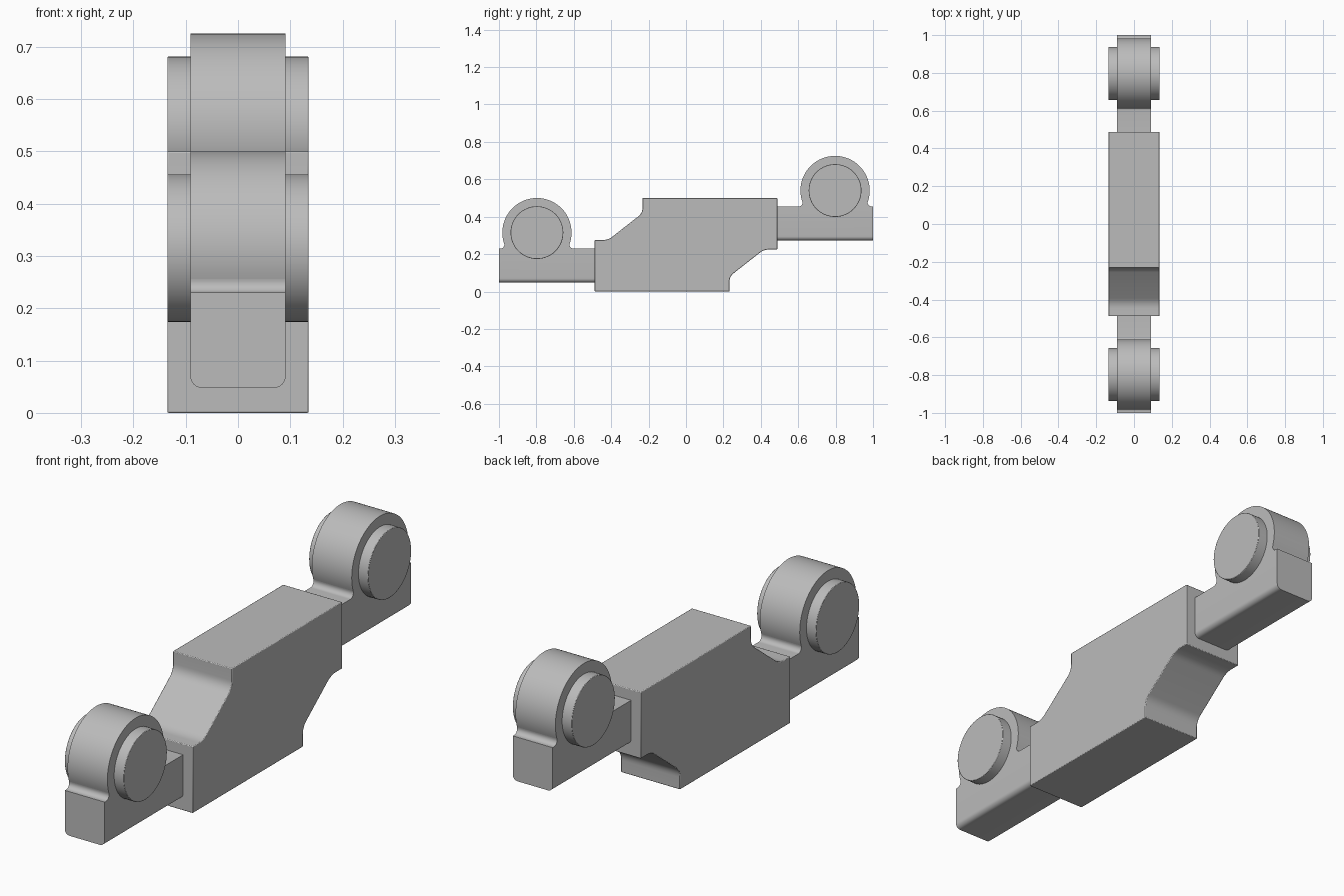
import bpy, bmesh, math
from mathutils import Vector

cube = bpy.data.objects.get("Cube")
if cube:
    bpy.data.objects.remove(cube, do_unlink=True)

grey = bpy.data.materials.new("plain_grey")
grey.use_nodes = True
colour = (0.5, 0.5, 0.5, 1)
grey.diffuse_color = colour
grey.node_tree.nodes["Principled BSDF"].inputs["Base Color"].default_value = colour


def prism(name, outline, half_width, keel_radius=0, edge_round=0):
    """Extrude a (y, z) outline across x; optionally round its lower long edges."""
    bm = bmesh.new()
    face = bm.faces.new([bm.verts.new((-half_width, y, z)) for y, z in outline])
    result = bmesh.ops.extrude_face_region(bm, geom=[face])
    moved = [v for v in result["geom"] if isinstance(v, bmesh.types.BMVert)]
    bmesh.ops.translate(bm, vec=(2 * half_width, 0, 0), verts=moved)
    bmesh.ops.recalc_face_normals(bm, faces=bm.faces)
    if keel_radius:
        low = min(v.co.z for v in bm.verts)
        keel = [e for e in bm.edges
                if all(v.co.z < low + 1e-5 for v in e.verts)
                and abs(e.verts[0].co.x - e.verts[1].co.x) < 1e-5]
        bmesh.ops.bevel(bm, geom=keel, offset=keel_radius, segments=6,
                        profile=0.5, affect='EDGES')
    mesh = bpy.data.meshes.new(name)
    bm.to_mesh(mesh)
    bm.free()
    mesh.materials.append(grey)
    obj = bpy.data.objects.new(name, mesh)
    bpy.context.collection.objects.link(obj)
    if edge_round:
        bevel = obj.modifiers.new("edge_round", 'BEVEL')
        bevel.width = edge_round
        bevel.segments = 2
        bevel.limit_method = 'ANGLE'
        bevel.angle_limit = math.radians(50)
    bpy.ops.object.select_all(action='DESELECT')
    obj.select_set(True)
    bpy.context.view_layer.objects.active = obj
    bpy.ops.object.shade_smooth_by_angle(angle=math.radians(35))
    return obj


def arc(y, z, radius, start, end, steps):
    """Points along a circular arc, angles in radians."""
    angles = [start + (end - start) * i / steps for i in range(steps + 1)]
    return [(y + radius * math.cos(a), z + radius * math.sin(a)) for a in angles]


def soft_corner(before, corner, after, size, steps=6):
    """Replace a corner with a smooth curve."""
    a, b, c = Vector(before), Vector(corner), Vector(after)
    p = b + (a - b).normalized() * size
    q = b + (c - b).normalized() * size
    ts = [i / steps for i in range(steps + 1)]
    return [tuple(p * (1 - t) ** 2 + b * 2 * t * (1 - t) + q * t * t) for t in ts]


# Central body: a stepped outline that repeats after half a turn
END, STEP, HEIGHT = 0.488, 0.232, 0.5
toe, ledge, knee, top = (-END, 0.275), (-0.417, 0.275), (-STEP, 0.42), (-STEP, HEIGHT)
half = [toe] + soft_corner(toe, ledge, knee, 0.03) + soft_corner(ledge, knee, top, 0.03) + [top]
body_outline = half + [(END, HEIGHT)]
body_outline = [(-END, 0)] + half + [(END, HEIGHT)] + [(-y, HEIGHT - z) for y, z in half]
prism("central_body", body_outline, 0.135, edge_round=0.003)

# End arms: a bar carrying a round eye, blended with fillets
EYE, FILLET, BAR, RISE = 0.185, 0.02, 0.182, 0.267


def add_arm(label, side, base):
    centre, eye_z, bar_top = 0.797, base + RISE, base + BAR
    drop = eye_z - bar_top - FILLET
    reach = math.sqrt((EYE + FILLET) ** 2 - drop ** 2)
    tilt = math.atan2(drop, reach)
    outline = [(0.48, base), (1, base), (1, bar_top)]
    outline += arc(centre + reach, bar_top + FILLET, FILLET,
                   -math.pi / 2, -math.pi - tilt, 8)
    outline += arc(centre, eye_z, EYE, -tilt, math.pi + tilt, 64)
    outline += arc(centre - reach, bar_top + FILLET, FILLET, tilt, -math.pi / 2, 8)
    outline += [(0.48, bar_top)]
    prism(label + "_arm", [(side * y, z) for y, z in outline], 0.091, keel_radius=0.022)

    # Pin through the eye
    pin = arc(side * centre, eye_z, 0.141, 0, 2 * math.pi, 64)[:-1]
    prism(label + "_pin", pin, 0.135, edge_round=0.002)


add_arm("front", -1, 0.048)
add_arm("rear", 1, 0.273)
